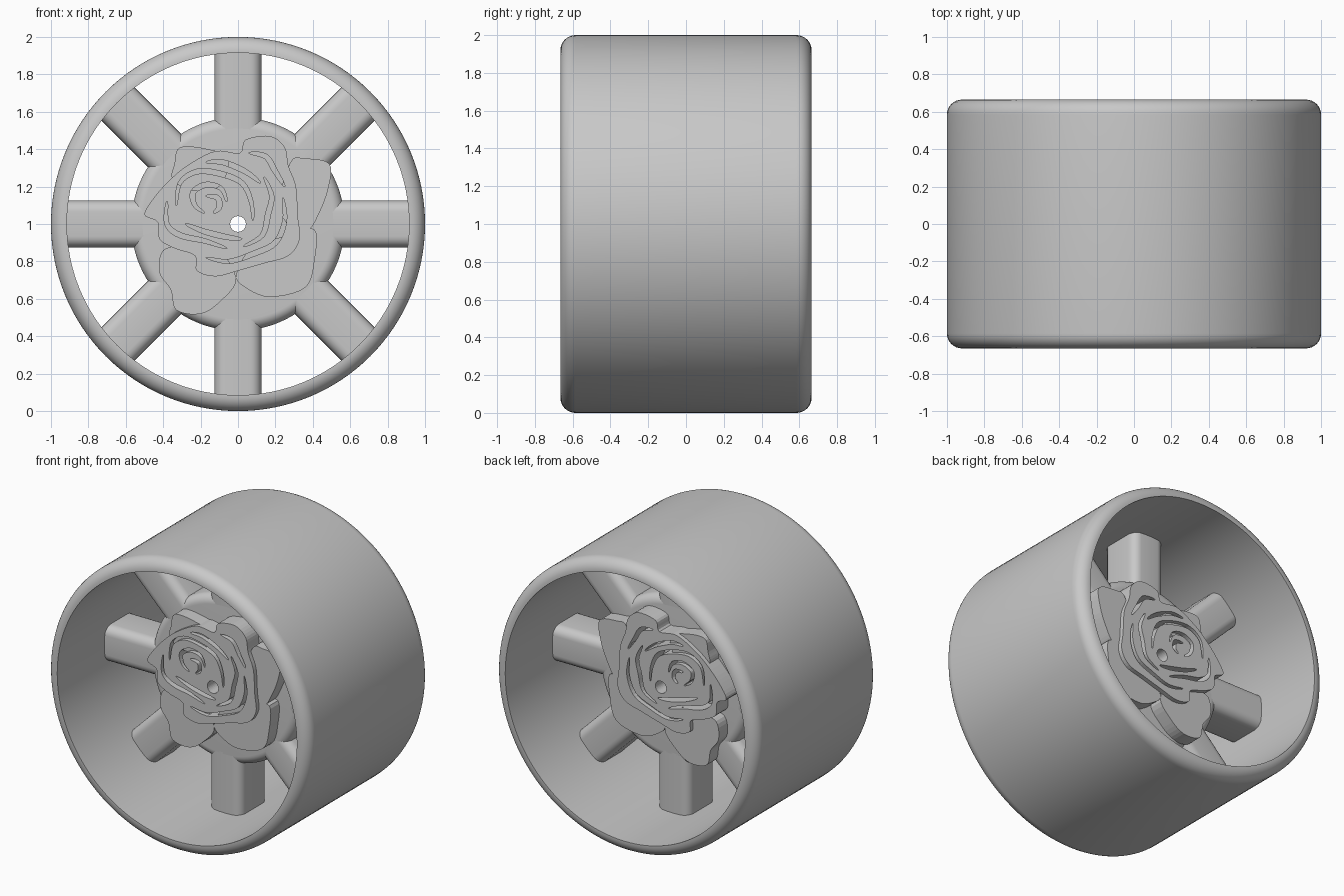
import bpy, bmesh, math
from mathutils import Matrix, Vector

cube = bpy.data.objects.get("Cube")
if cube:
    bpy.data.objects.remove(cube, do_unlink=True)

CENTRE = Matrix.Translation((0, 0, 1))

grey = bpy.data.materials.new("plain grey")
grey.use_nodes = True
colour = (0.58, 0.58, 0.58, 1)
grey.diffuse_color = colour
grey.node_tree.nodes["Principled BSDF"].inputs["Base Color"].default_value = colour


def add_mesh(name, mesh, smooth=True):
    mesh.materials.clear()
    mesh.materials.append(grey)
    ob = bpy.data.objects.new(name, mesh)
    ob.matrix_world = CENTRE
    bpy.context.collection.objects.link(ob)
    if smooth:
        bpy.ops.object.select_all(action="DESELECT")
        bpy.context.view_layer.objects.active = ob
        ob.select_set(True)
        bpy.ops.object.shade_smooth_by_angle(angle=math.radians(35))
    return ob


def from_bmesh(name, bm):
    bmesh.ops.recalc_face_normals(bm, faces=bm.faces)
    mesh = bpy.data.meshes.new(name)
    bm.to_mesh(mesh)
    bm.free()
    return add_mesh(name, mesh)


def lathe(name, inner, outer, half, fillet):
    """Ring around the y axis with rounded outer corners."""
    arc = [(outer - fillet + fillet * math.cos(a), half - fillet + fillet * math.sin(a))
           for a in (math.pi / 2 * i / 8 for i in range(9))]
    profile = [(inner, -half)] + [(r, -y) for r, y in reversed(arc)] + arc + [(inner, half)]
    bm = bmesh.new()
    verts = [bm.verts.new((r, y, 0)) for r, y in profile]
    edges = [bm.edges.new((v, verts[i - 1])) for i, v in enumerate(verts)]
    bmesh.ops.spin(bm, geom=verts + edges, cent=(0, 0, 0), axis=(0, 1, 0),
                   angle=math.tau, steps=128, use_merge=True)
    bmesh.ops.remove_doubles(bm, verts=bm.verts, dist=1e-5)
    return from_bmesh(name, bm)


# Rim and hub
lathe("rim", 0.915, 1.0, 0.665, 0.08)
lathe("hub", 0.042, 0.57, 0.15, 0.06)

# Eight spokes with rounded long edges
for i in range(8):
    bm = bmesh.new()
    bmesh.ops.create_cube(bm, size=1)
    bmesh.ops.transform(bm, verts=bm.verts, matrix=Matrix.Translation((0, 0, 0.715))
                        @ Matrix.Diagonal((0.25, 0.3, 0.43, 1)))
    long_edges = [e for e in bm.edges
                  if abs(e.verts[0].co.z - e.verts[1].co.z) > 0.1]
    bmesh.ops.bevel(bm, geom=long_edges, offset=0.06, segments=6, profile=0.5,
                    affect="EDGES")
    bmesh.ops.rotate(bm, verts=bm.verts, matrix=Matrix.Rotation(math.tau * i / 8, 3, "Y"))
    from_bmesh(f"spoke_{i + 1}", bm)


def smooth_path(points, closed, steps=5):
    """Rounded path through points given in hundredths."""
    p = [Vector(q) / 100 for q in points]
    n = len(p)
    get = (lambda i: p[i % n]) if closed else (lambda i: p[max(0, min(n - 1, i))])
    path = []
    for i in range(n if closed else n - 1):
        a, b, c, d = (get(i + k) for k in (-1, 0, 1, 2))
        for s in range(steps):
            t = s / steps
            path.append(b + (c - a) * t / 2 + (2 * a - 5 * b + 4 * c - d) * t * t / 2
                        + (3 * b - a - 3 * c + d) * t ** 3 / 2)
    return path if closed else path + [p[-1]]


def groove(points, width=0.012):
    """Outline of a slit that tapers to both ends."""
    path = smooth_path(points, False)
    last = len(path) - 1
    left, right = [], []
    for i, q in enumerate(path):
        d = (path[min(i + 1, last)] - path[max(i - 1, 0)]).normalized()
        side = Vector((-d.y, d.x)) * width * (0.15 + math.sin(math.pi * i / last) ** 0.6
                                              if 0 < i < last else 0.15)
        left.append(q + side)
        right.append(q - side)
    return left + right[::-1]


def relief(name, outlines, back, front):
    """Flat filled shape with holes, raised on both faces of the hub."""
    curve = bpy.data.curves.new(name, "CURVE")
    curve.dimensions = "2D"
    curve.fill_mode = "BOTH"
    curve.extrude = (front - back) / 2
    for outline in outlines:
        spline = curve.splines.new("POLY")
        spline.points.add(len(outline) - 1)
        for point, q in zip(spline.points, outline):
            point.co = (q.x, q.y, 0, 1)
        spline.use_cyclic_u = True
    temp = bpy.data.objects.new(name + "_curve", curve)
    bpy.context.collection.objects.link(temp)
    deps = bpy.context.evaluated_depsgraph_get()
    mesh = bpy.data.meshes.new_from_object(temp.evaluated_get(deps))
    bpy.data.objects.remove(temp, do_unlink=True)
    mesh.transform(Matrix.Translation((0, -(front + back) / 2, 0))
                   @ Matrix.Rotation(math.pi / 2, 4, "X"))
    for poly in mesh.polygons:
        poly.use_smooth = False
    ob = add_mesh(name, mesh, smooth=False)
    mirror = ob.modifiers.new("both faces", "MIRROR")
    mirror.use_axis = (False, True, False)
    mirror.use_mirror_merge = False


# Low outer petals of the flower
petals = {
    "right_petal": [(28, 33), (36, 35), (49, 32), (48, 18), (43, 5), (38, -3), (30, -4), (22, 10)],
    "lower_right_petal": [(41, -3), (41, -19), (36, -34), (17, -39), (4, -34), (-1, -27),
                          (8, -12), (28, -6)],
    "lower_left_petal": [(-40, -14), (-42, -26), (-36, -35), (-33, -46), (-20, -48), (-9, -41),
                         (-1, -29), (-12, -12), (-28, -12)],
    "upper_left_petal": [(-35, 24), (-34, 32), (-31, 41), (-16, 40), (-5, 35), (-10, 20),
                         (-25, 18)],
}
for name, points in petals.items():
    relief(name, [smooth_path(points, True)], 0.14, 0.245)

# Raised flower heart with slits between its petals and the axle bore
heart = [(-50, 5), (-45, 14), (-36, 24), (-26, 32), (-12, 39), (1, 38), (4, 45), (17, 47),
         (25, 41), (27, 31), (31, 20), (32, 4), (33, -8), (27, -17), (14, -21), (0, -25),
         (-12, -28), (-22, -25), (-23, -17), (-34, -13), (-42, -8), (-43, 1)]
slits = [
    [(-18, 6), (-23, 10), (-24, 17), (-17, 21), (-9, 19), (-6, 12)],
    [(-13, 6), (-10, 9), (-11, 14), (-17, 15)],
    [(-33, 10), (-31, 22), (-22, 28), (-10, 27), (2, 22), (7, 12), (8, 2)],
    [(-17, 33), (-8, 33), (4, 28), (12, 22)],
    [(14, 25), (18, 15), (16, 5), (13, -6), (3, -12)],
    [(-38, 12), (-38, 0), (-31, -6), (-18, -9), (-6, -13)],
    [(-28, 0), (-18, -4), (-6, -7), (2, -8)],
    [(-17, -18), (-5, -20), (8, -16), (20, -10), (25, 2), (24, 14)],
    [(6, 38), (15, 36), (20, 28), (25, 20)],
]
bore = [Vector((math.cos(a), math.sin(a))) * 0.042
        for a in (math.tau * i / 32 for i in range(32))]
relief("flower_heart", [smooth_path(heart, True), bore] + [groove(s) for s in slits],
       0.14, 0.275)
